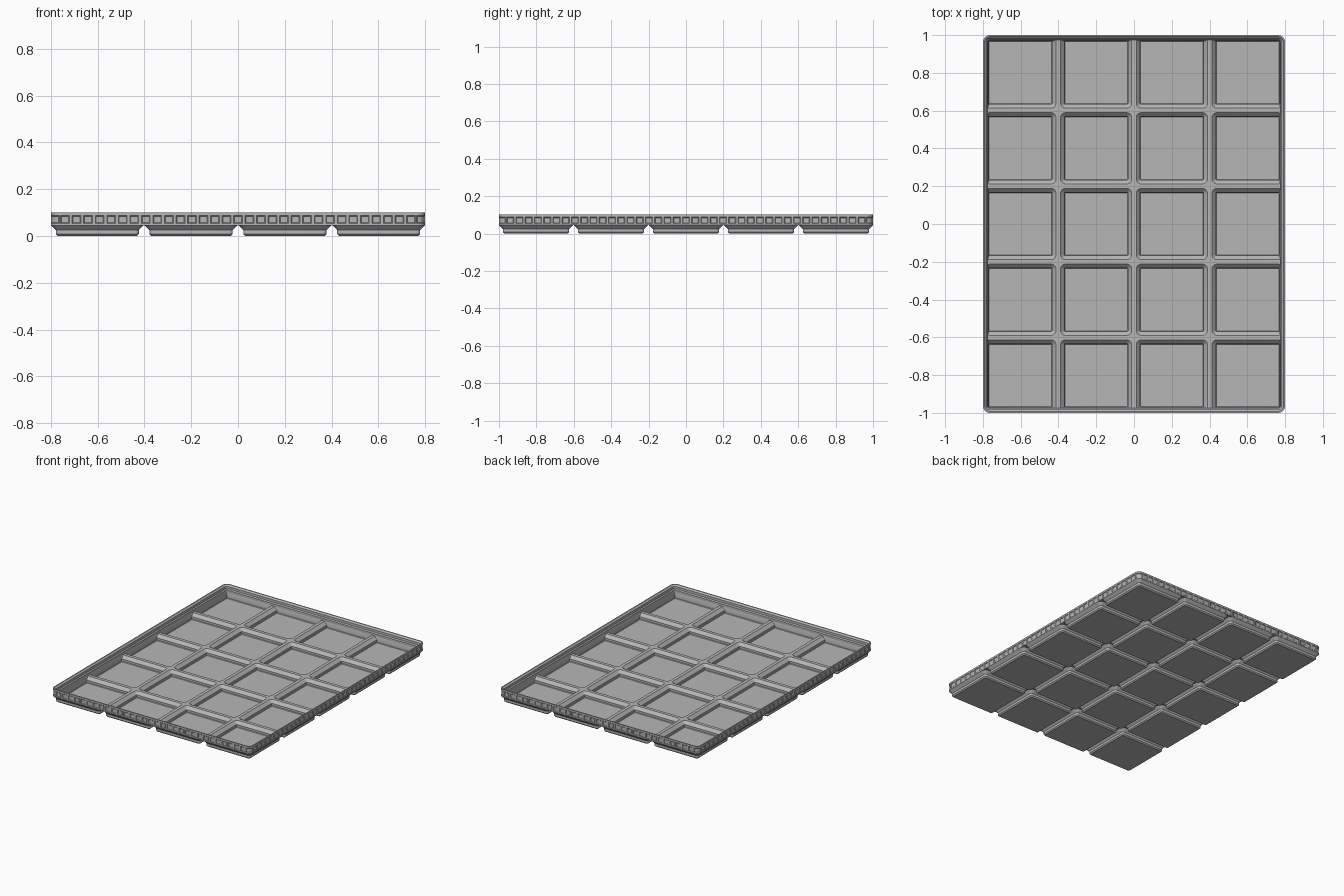
import bpy, bmesh, math

if "Cube" in bpy.data.objects:
    bpy.data.objects.remove(bpy.data.objects["Cube"])

S = 2 / 209.5            # millimetres to scene units
NX, NY, PITCH = 4, 5, 42.0
HX, HY = NX * PITCH / 2 - 0.25, NY * PITCH / 2 - 0.25   # outer half sizes
SEG = 6                  # segments per rounded corner
SIGNS = [(1, 1), (-1, 1), (-1, -1), (1, -1)]

mat = bpy.data.materials.new("plain grey")
mat.diffuse_color = (0.47, 0.47, 0.47, 1)
mat.use_nodes = True
mat.node_tree.nodes["Principled BSDF"].inputs["Base Color"].default_value = mat.diffuse_color


def corner(k, cx, cy, r):
    """Points of rounded corner k, counter-clockwise."""
    return [(cx + r * math.cos(math.pi / 2 * (k + i / SEG)),
             cy + r * math.sin(math.pi / 2 * (k + i / SEG))) for i in range(SEG + 1)]


def square(half, r):
    """Rounded square as (x, y, corner index)."""
    return [(x, y, k) for k, (sx, sy) in enumerate(SIGNS)
            for x, y in corner(k, sx * (half - r), sy * (half - r), r)]


def loft(bm, rings):
    """Skin closed loops of equal count; returns vertex rows and face rows."""
    rows = [[bm.verts.new([c * S for c in p]) for p in ring] for ring in rings]
    faces = []
    for a, b in zip(rows, rows[1:]):
        n = len(a)
        faces.append([bm.faces.new((a[i], a[(i + 1) % n], b[(i + 1) % n], b[i]))
                      for i in range(n)])
    return rows, faces


def finish(bm, name):
    bmesh.ops.remove_doubles(bm, verts=bm.verts, dist=1e-5)
    me = bpy.data.meshes.new(name)
    bm.to_mesh(me)
    bm.free()
    me.materials.append(mat)
    ob = bpy.data.objects.new(name, me)
    bpy.context.collection.objects.link(ob)
    bpy.ops.object.select_all(action='DESELECT')
    ob.select_set(True)
    bpy.context.view_layer.objects.active = ob
    bpy.ops.object.shade_smooth_by_angle(angle=math.radians(20))


def cells():
    """Cell centres with a test for sides lying on the tray's edge."""
    for i in range(NX):
        for j in range(NY):
            def edge(sx, sy, i=i, j=j):
                return (i == (NX - 1 if sx > 0 else 0), j == (NY - 1 if sy > 0 else 0))
            yield (i - (NX - 1) / 2) * PITCH, (j - (NY - 1) / 2) * PITCH, edge


# Stepped feet, each joined to its neighbours by a flat underside strip
bm = bmesh.new()
for cx, cy, edge in cells():
    rings = [[(cx + x, cy + y, z) for x, y, k in square(h, r)]
             for h, r, z in [(17.8, 0.8, 0), (18.6, 1.6, 0.8), (18.6, 1.6, 2.6), (20.75, 3.75, 4.75)]]
    strip = []
    for x, y, k in square(20.75, 3.75):
        sx, sy = SIGNS[k]
        ex, ey = edge(sx, sy)
        if not (ex and ey):
            x, y = sx * (20.75 if ex else 21), sy * (20.75 if ey else 21)
        strip.append((cx + x, cy + y, 4.75))
    rows, _ = loft(bm, rings + [strip])
    bm.faces.new(rows[0][::-1])
finish(bm, "feet")

# Hollow pockets with sloped ribs between them
bm = bmesh.new()
LIP = 18.15
for cx, cy, edge in cells():
    rings = []
    for h, r, z in [(21, 0, 5.2), (19.75, 2.75, 5.2), (17.6, 0.6, 3.05), (17.6, 0.6, 1.4), (17.3, 0.4, 1.0)]:
        ring = []
        for x, y, k in square(h, r):
            ex, ey = edge(*SIGNS[k])
            x = max(-LIP, min(LIP, x)) if ex else x
            y = max(-LIP, min(LIP, y)) if ey else y
            ring.append((cx + x, cy + y, z))
        rings.append(ring)
    rows, _ = loft(bm, rings)
    bm.faces.new(rows[-1])
finish(bm, "pockets_and_ribs")

# Outer wall with stacking lip
R, POST = 3.75, 0.6
panel = []               # marks which perimeter segments are recessed panels


def perimeter(d):
    """Tray outline inset by d, split into panels and posts."""
    pts = []
    panel.clear()
    for k, (sx, sy) in enumerate(SIGNS):
        c = corner(k, sx * (HX - R), sy * (HY - R), R - d)
        pts += c
        panel.extend([True] * SEG + [False])
        nx, ny = SIGNS[(k + 1) % 4]
        end = corner(k + 1, nx * (HX - R), ny * (HY - R), R - d)[0]
        start = c[-1]
        length = math.dist(start, end)
        n = 31 if k % 2 == 0 else 39
        for i in range(n):
            for off, flag in ((POST, True), (length / n - POST, False)):
                t = (i * length / n + off) / length
                pts.append((start[0] + (end[0] - start[0]) * t,
                            start[1] + (end[1] - start[1]) * t))
                panel.append(flag)
    return pts


bm = bmesh.new()
profile = [(0, 4.75), (0, 5.55), (0, 9.2), (0, 10.55), (0.85, 10.55),
           (1.9, 9.5), (1.9, 7.7), (2.6, 7.0), (2.6, 5.0)]
rows, faces = loft(bm, [[(x, y, z) for x, y in perimeter(d)] for d, z in profile])
# Row of bevelled recesses around the outside
bm.normal_update()
bmesh.ops.inset_region(bm, faces=[f for f, p in zip(faces[1], panel) if p],
                       thickness=0.4 * S, depth=-0.4 * S, use_even_offset=True)
finish(bm, "rim_wall")
